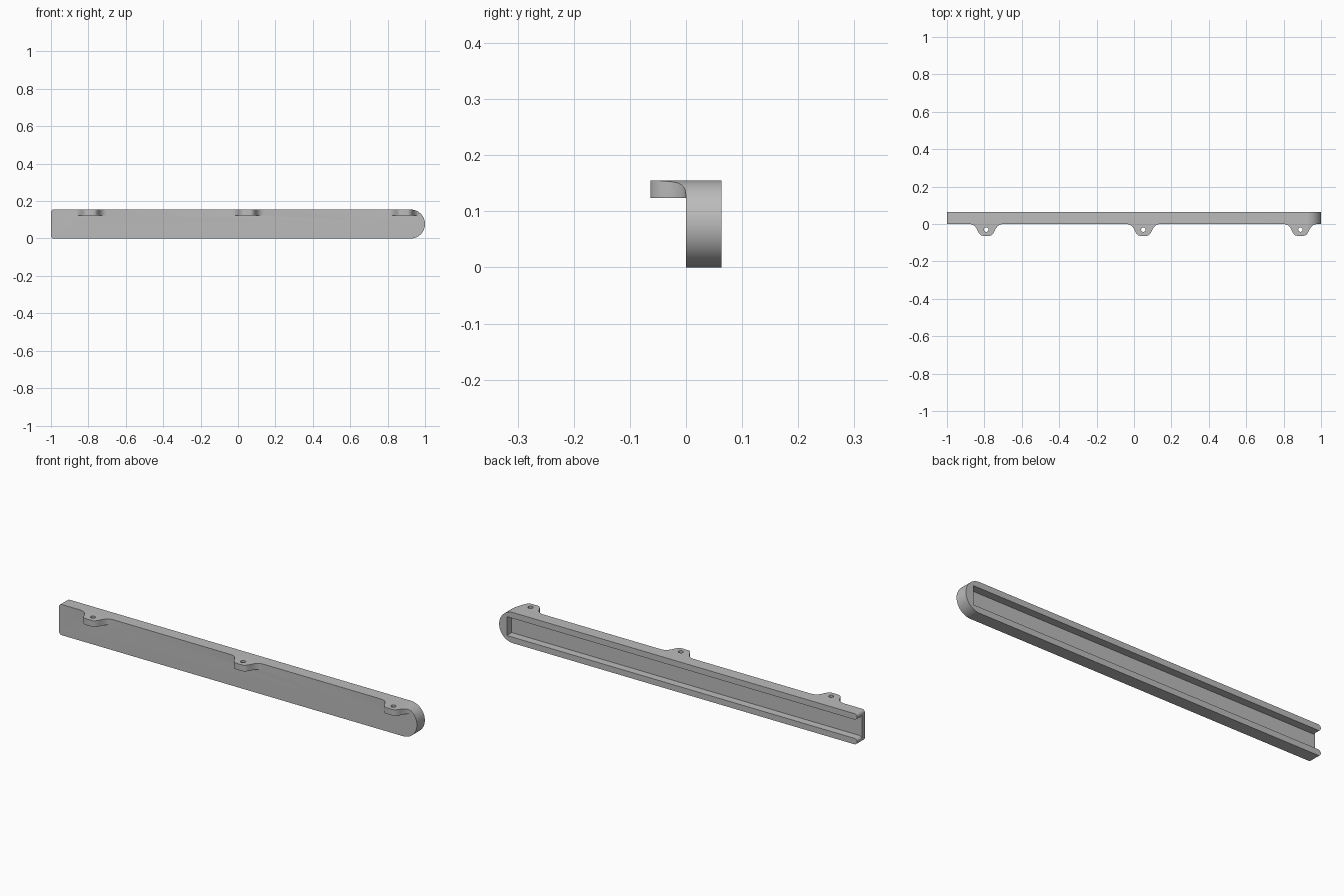
import bpy, bmesh, math

cube = bpy.data.objects.get("Cube")
if cube:
    bpy.data.objects.remove(cube, do_unlink=True)

HEIGHT, DEPTH, FLOOR = 0.155, 0.063, 0.024
END_R, LIP = HEIGHT / 2, 0.015
TAB_BOTTOM = 0.124

grey = bpy.data.materials.new("plain grey")
grey.use_nodes = True
grey.diffuse_color = (0.5, 0.5, 0.5, 1)
grey.node_tree.nodes["Principled BSDF"].inputs["Base Color"].default_value = (0.5, 0.5, 0.5, 1)


def prism(name, points, axis, low, high):
    """Extrude a 2D outline along y (points are x, z) or z (points are x, y)."""
    bm = bmesh.new()
    place = (lambda a, b: (a, low, b)) if axis == "y" else (lambda a, b: (a, b, low))
    face = bm.faces.new([bm.verts.new(place(a, b)) for a, b in points])
    extruded = bmesh.ops.extrude_face_region(bm, geom=[face])["geom"]
    step = (0, high - low, 0) if axis == "y" else (0, 0, high - low)
    bmesh.ops.translate(bm, vec=step, verts=[v for v in extruded if isinstance(v, bmesh.types.BMVert)])
    bmesh.ops.recalc_face_normals(bm, faces=bm.faces)
    mesh = bpy.data.meshes.new(name)
    bm.to_mesh(mesh)
    bm.free()
    mesh.materials.append(grey)
    obj = bpy.data.objects.new(name, mesh)
    bpy.context.collection.objects.link(obj)
    return obj


def arc(cx, cy, r, start, end, steps):
    angles = [math.radians(start + (end - start) * i / steps) for i in range(steps + 1)]
    return [(cx + r * math.cos(a), cy + r * math.sin(a)) for a in angles]


def combine(target, tool, operation):
    """Apply a boolean and discard the tool object."""
    mod = target.modifiers.new(operation, "BOOLEAN")
    mod.operation, mod.object, mod.solver = operation, tool, "EXACT"
    bpy.context.view_layer.objects.active = target
    bpy.ops.object.modifier_apply(modifier=mod.name)
    bpy.data.objects.remove(tool, do_unlink=True)


# Bar outline: full round at one end, small corner rounds at the other
outline = (arc(1 - END_R, END_R, END_R, -90, 90, 48)
           + arc(-1 + LIP, HEIGHT - LIP, LIP, 90, 180, 8)
           + arc(-1 + LIP, LIP, LIP, 180, 270, 8))
bar = prism("slide_rail", outline, "y", 0, DEPTH)

# Mounting tabs with flared roots and screw holes, trimmed to the bar outline
side = [(0.09, 0), (0.078, -0.002), (0.067, -0.007), (0.058, -0.015), (0.051, -0.025),
        (0.045, -0.037), (0.04, -0.047), (0.034, -0.055), (0.027, -0.061), (0.018, -DEPTH)]
half = [(0.09, 0.01)] + side
profile = half + [(-x, y) for x, y in reversed(half)]
for cx in (-0.79, 0.05, 0.89):
    tab = prism("mounting_tab", [(cx + x, y) for x, y in profile], "z", TAB_BOTTOM, HEIGHT)
    combine(tab, prism("hole_cutter", arc(cx, -0.03, 0.012, 0, 345, 23), "z", 0.1, 0.2), "DIFFERENCE")
    if cx > 0.8:
        combine(tab, prism("trim_cutter", outline, "y", -0.2, 0.2), "INTERSECT")
    combine(bar, tab, "UNION")

# Back channel, closed at the round end and open with rounded lips at the other
lower = arc(-1 + LIP, LIP, LIP, 90, 180, 8) + [(-1.05, LIP)]
channel = ([(0.957, 2 * LIP)] + lower
           + [(x, HEIGHT - z) for x, z in reversed(lower)] + [(0.957, HEIGHT - 2 * LIP)])
combine(bar, prism("channel_cutter", channel, "y", FLOOR, 0.1), "DIFFERENCE")

# Smooth curves, crisp edges
bpy.ops.object.select_all(action="DESELECT")
bar.select_set(True)
bpy.context.view_layer.objects.active = bar
bpy.ops.object.shade_smooth_by_angle(angle=math.radians(30))
